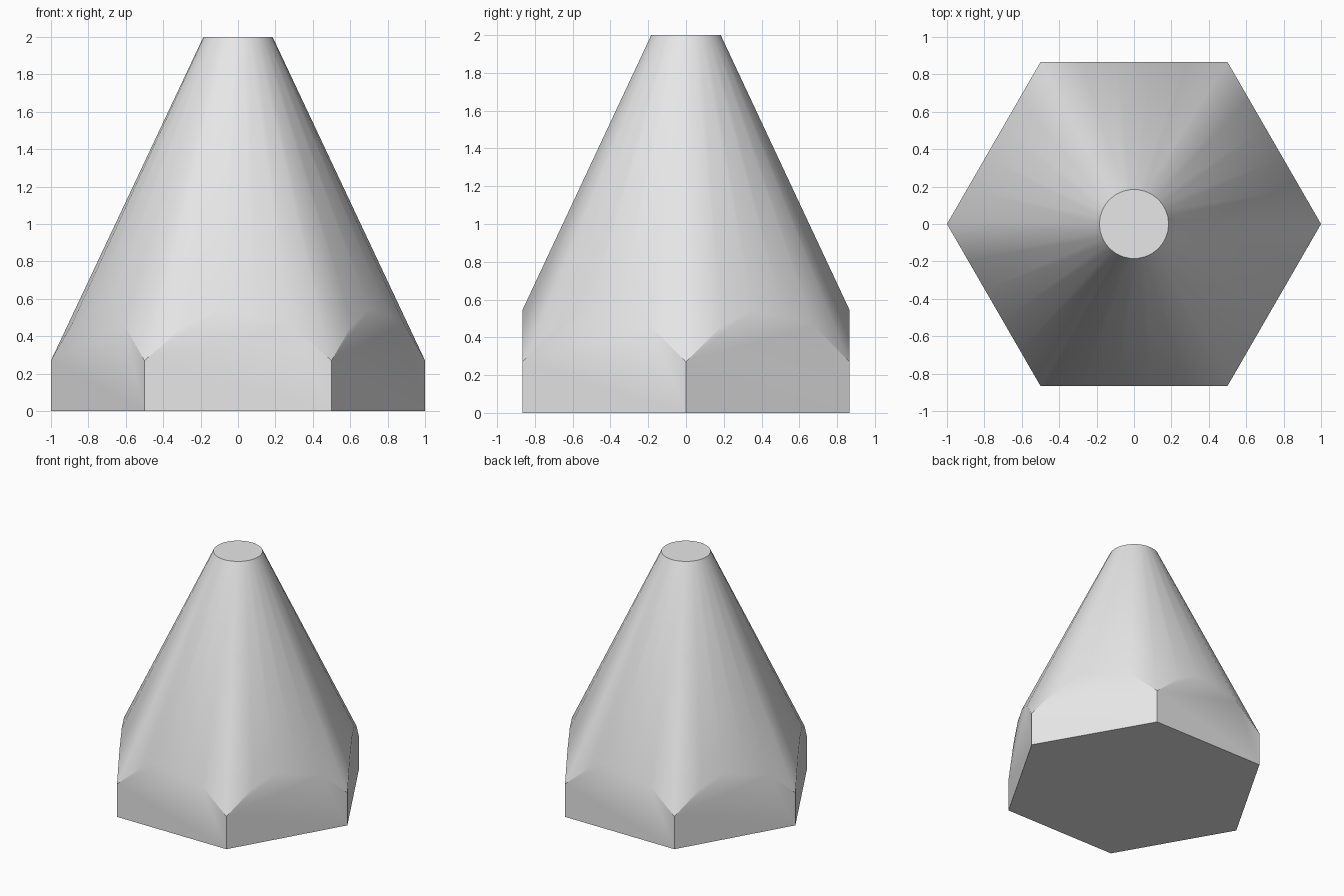
import bpy
import bmesh
from math import cos, pi, radians, tau

from mathutils import Matrix, Vector

cube = bpy.data.objects.get("Cube")
if cube:
    bpy.data.objects.remove(cube)

SIDES = 6
STEPS = 5                      # cone facets per side of the hexagon
COUNT = SIDES * STEPS
TOP_R, TOP_Z = 0.185, 2.0
CORNER_Z = 0.27                # cone height at the hexagon corners
SLOPE = (TOP_Z - CORNER_Z) / (1 - TOP_R)

grey = bpy.data.materials.new("light_grey")
grey.use_nodes = True
grey.diffuse_color = (0.8, 0.8, 0.8, 1)
grey.node_tree.nodes["Principled BSDF"].inputs["Base Color"].default_value = (0.8, 0.8, 0.8, 1)


def polar(radius, angle, z):
    return Matrix.Rotation(angle, 3, "Z") @ Vector((radius, 0, z))


bm = bmesh.new()

# Rings: hexagonal foot, line where the cone meets the flats, round tip
foot = [bm.verts.new(polar(1, tau * i / SIDES, 0)) for i in range(SIDES)]
rim, tip = [], []
for i in range(COUNT):
    angle = tau * i / COUNT
    from_middle = tau * (i % STEPS) / COUNT - pi / SIDES
    radius = cos(pi / SIDES) / cos(from_middle)
    rim.append(bm.verts.new(polar(radius, angle, CORNER_Z + (1 - radius) * SLOPE)))
    tip.append(bm.verts.new(polar(TOP_R, angle, TOP_Z)))

# Flat sides with arched tops
for s in range(SIDES):
    arch = [rim[(s * STEPS + k) % COUNT] for k in range(STEPS, -1, -1)]
    bm.faces.new([foot[s], foot[(s + 1) % SIDES]] + arch)

# Cone facets and end caps
for i in range(COUNT):
    j = (i + 1) % COUNT
    bm.faces.new([rim[i], rim[j], tip[j], tip[i]])
bm.faces.new(tip)
bm.faces.new(foot[::-1])
bmesh.ops.recalc_face_normals(bm, faces=bm.faces[:])

mesh = bpy.data.meshes.new("tapered_hexagon")
bm.to_mesh(mesh)
bm.free()
mesh.materials.append(grey)
body = bpy.data.objects.new("tapered_hexagon", mesh)
bpy.context.collection.objects.link(body)

# Smooth shading with sharp corners kept
bpy.ops.object.select_all(action="DESELECT")
body.select_set(True)
bpy.context.view_layer.objects.active = body
bpy.ops.object.shade_smooth_by_angle(angle=radians(30))
